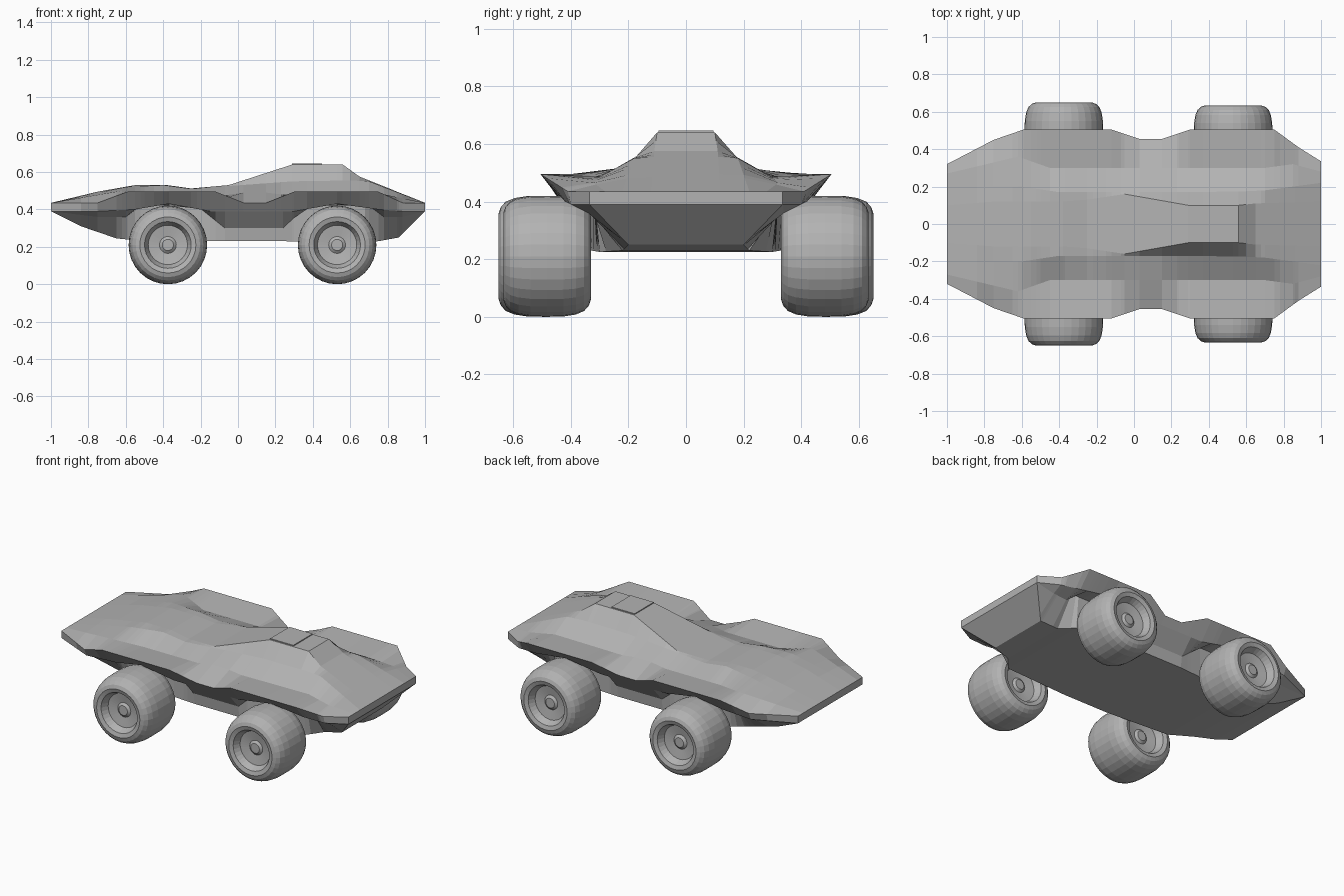
import bpy
import bmesh
import math
from mathutils import Vector

if "Cube" in bpy.data.objects:
    bpy.data.objects.remove(bpy.data.objects["Cube"], do_unlink=True)

# One plain grey paint for everything
paint = bpy.data.materials.new("plain_grey")
paint.use_nodes = True
grey = (0.45, 0.45, 0.45, 1.0)
paint.diffuse_color = grey
paint.node_tree.nodes["Principled BSDF"].inputs["Base Color"].default_value = grey


def finish(bm, name):
    """Clean a bmesh and turn it into a painted object."""
    bmesh.ops.remove_doubles(bm, verts=bm.verts[:], dist=0.0005)
    bmesh.ops.recalc_face_normals(bm, faces=bm.faces[:])
    mesh = bpy.data.meshes.new(name)
    bm.to_mesh(mesh)
    bm.free()
    mesh.materials.append(paint)
    obj = bpy.data.objects.new(name, mesh)
    bpy.context.scene.collection.objects.link(obj)
    return obj


def sample(rail, x):
    """Find the point of a polyline rail at a given station along the body."""
    for (xa, ya, za), (xb, yb, zb) in zip(rail, rail[1:]):
        if x <= xb + 0.00001:
            t = (x - xa) / (xb - xa)
            return Vector((x, ya + (yb - ya) * t, za + (zb - za) * t))
    return Vector(rail[-1])


def loft_body(rails, name):
    """Skin mirrored cross-sections taken from the rails, and cap both ends."""
    stations = sorted({point[0] for rail in rails for point in rail})
    bm = bmesh.new()
    rings = []
    for x in stations:
        half = [sample(rail, x) for rail in rails]
        other = [Vector((p.x, -p.y, p.z)) for p in reversed(half)]
        rings.append([bm.verts.new(p) for p in half + other])
    count = len(rings[0])
    for first, second in zip(rings, rings[1:]):
        for i in range(count):
            j = (i + 1) % count
            bm.faces.new((first[i], first[j], second[j], second[i]))
    bm.faces.new(rings[0])
    bm.faces.new(rings[-1])
    return finish(bm, name)


# Body rails, from the roof edge round to the floor edge
roof_edge = [(-1, .1, .435), (-.75, .12, .495), (-.55, .12, .53), (-.38, .12, .53),
             (-.25, .13, .512), (-.05, .16, .53), (.29, .1, .64),
             (.56, .1, .64), (.65, .11, .575), (1, .12, .435)]
shoulder = [(-1, .2, .435), (-.6, .2, .52), (-.4, .17, .53), (-.25, .17, .51),
            (-.05, .17, .525), (.29, .17, .55), (.6, .175, .555),
            (.7, .18, .55), (1, .22, .435)]
fender_inner = [(-1, .27, .435), (-.62, .36, .5), (-.45, .3, .475), (-.07, .3, .475),
                (.03, .3, .49), (.15, .3, .49), (.23, .3, .48),
                (.7, .3, .485), (.85, .32, .465), (1, .28, .435)]
fender_lip = [(-1, .32, .435), (-.75, .45, .435), (-.59, .505, .495),
              (-.12, .505, .495), (.03, .455, .435), (.15, .455, .435),
              (.3, .505, .495), (.75, .505, .495), (.88, .41, .435), (1, .335, .435)]
lip_under = [(-1, .32, .39), (-.75, .43, .39), (-.55, .43, .4), (-.37, .43, .43),
             (-.15, .42, .39), (.3, .42, .39), (.53, .43, .43),
             (.75, .42, .4), (.88, .4, .39), (1, .335, .39)]
wall_top = [(-1, .32, .39), (-.75, .37, .36), (-.6, .33, .36), (-.52, .32, .42),
            (-.22, .32, .42), (-.07, .34, .3), (.24, .34, .3),
            (.37, .32, .42), (.7, .32, .42), (.78, .33, .36),
            (.88, .34, .36), (1, .335, .39)]
floor_edge = [(-1, .32, .39), (-.84, .27, .31), (-.65, .24, .245), (-.5, .3, .23),
              (-.07, .33, .23), (.24, .33, .23), (.68, .3, .225),
              (.75, .22, .23), (.86, .2, .25), (1, .335, .39)]
loft_body([roof_edge, shoulder, fender_inner, fender_lip,
           lip_under, wall_top, floor_edge], "body_shell")

# Roof hatch plate
bm = bmesh.new()
bmesh.ops.create_cube(bm, size=1)
bmesh.ops.scale(bm, vec=(.16, .19, .008), verts=bm.verts[:])
bmesh.ops.translate(bm, vec=(.37, 0, .642), verts=bm.verts[:])
finish(bm, "roof_hatch")


def add_wheel(name, x, y, width_scale):
    """Spin a barrel tyre with a dished hub on both faces."""
    half = [(0, .21), (.06, .209), (.105, .202), (.135, .19), (.152, .172),
            (.16, .15), (.152, .125), (.11, .105), (.1, .045), (.112, .03), (.112, 0)]
    outline = [(-w, r) for w, r in reversed(half[1:])] + half
    bm = bmesh.new()
    verts = [bm.verts.new((0, w * width_scale, r)) for w, r in outline]
    edges = [bm.edges.new(pair) for pair in zip(verts, verts[1:])]
    bmesh.ops.spin(bm, geom=verts + edges, cent=(0, 0, 0), axis=(0, 1, 0),
                   angle=math.tau, steps=32, use_merge=False)
    wheel = finish(bm, name)
    wheel.location = (x, y, .21)
    return wheel


# Four wheels, slightly wider at the nose end
for end, x, y, scale in (("nose", -.375, .49, 1), ("tail", .53, .482, .95)):
    for side_name, side in (("near", -1), ("far", 1)):
        add_wheel(f"{end}_{side_name}_wheel", x, y * side, scale)
